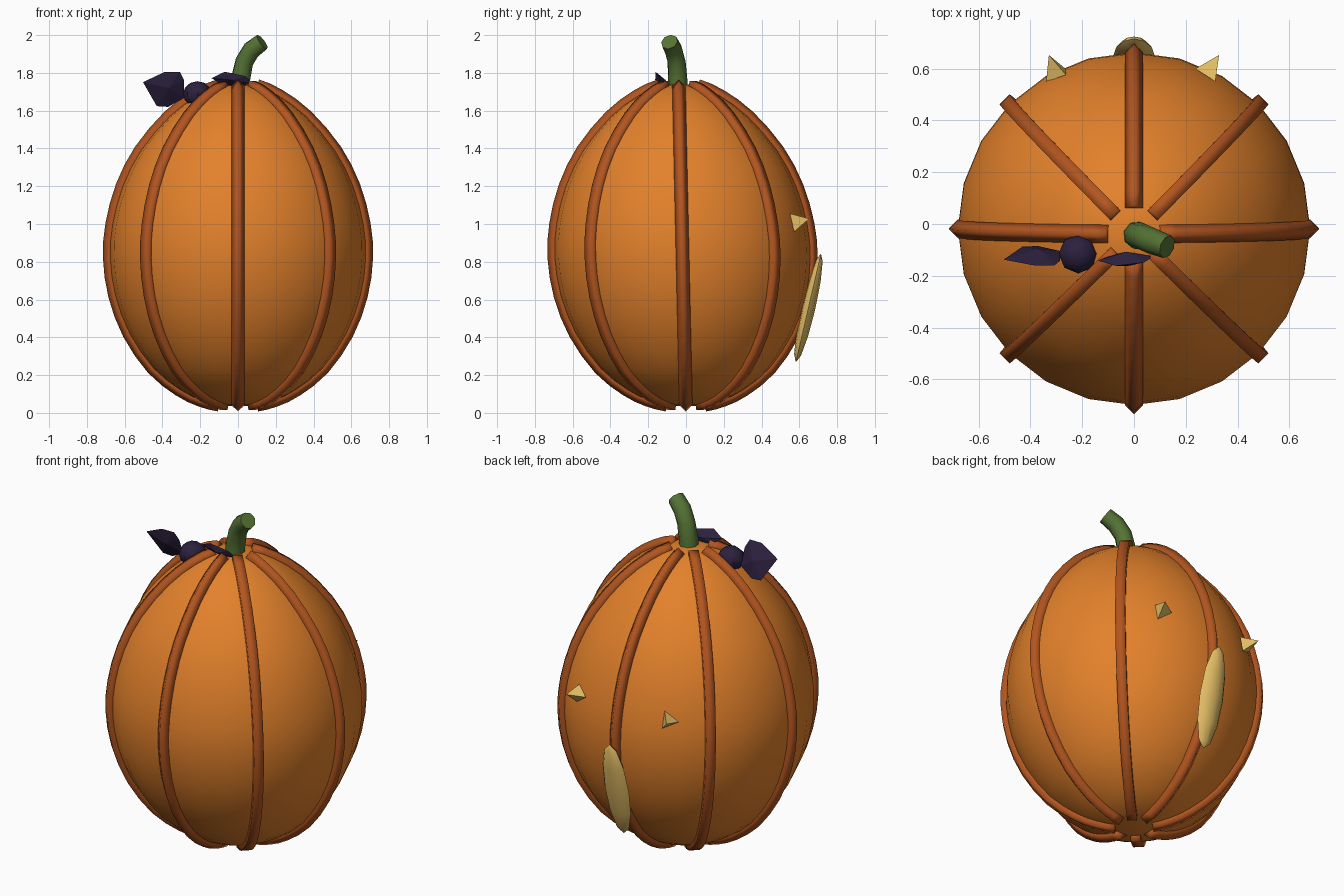
import bpy, bmesh, math
from mathutils import Vector, Matrix

if "Cube" in bpy.data.objects:
    bpy.data.objects.remove(bpy.data.objects["Cube"])


def material(name, rgb):
    m = bpy.data.materials.new(name)
    m.use_nodes = True
    m.diffuse_color = (*rgb, 1)
    m.node_tree.nodes["Principled BSDF"].inputs["Base Color"].default_value = (*rgb, 1)
    return m


ORANGE = material("pumpkin orange", (0.77, 0.22, 0.024))
RUST = material("rust rib", (0.45, 0.092, 0.014))
GREEN = material("stem green", (0.09, 0.17, 0.035))
PURPLE = material("dark purple", (0.025, 0.015, 0.048))
CREAM = material("pale cream", (0.77, 0.51, 0.13))

# Radius and height of the body outline, bottom to top
POINTS = [(0, .035), (.1, .042), (.2, .068), (.31, .122), (.45, .235), (.577, .42), (.652, .62),
          (.68, .82), (.667, 1.0), (.613, 1.2), (.516, 1.39), (.364, 1.57), (.22, 1.678),
          (.1, 1.732), (0, 1.742)]
LEAN = -0.022  # forward lean per unit of height


def smooth_outline(points):
    """Add a rounded midpoint between each pair of points."""
    pts = [Vector(p) for p in points]
    result = [pts[0]]
    for i in range(len(pts) - 1):
        a, b = pts[i], pts[i + 1]
        before, after = pts[max(i - 1, 0)], pts[min(i + 2, len(pts) - 1)]
        result += [(a + b) * 0.5625 - (before + after) * 0.0625, b]
    return result


OUTLINE = smooth_outline(POINTS)


def lean(v):
    return Vector((v[0], v[1] + LEAN * v[2], v[2]))


def finish(name, bm, mat, smooth=None):
    bmesh.ops.recalc_face_normals(bm, faces=bm.faces)
    mesh = bpy.data.meshes.new(name)
    bm.to_mesh(mesh)
    bm.free()
    mesh.materials.append(mat)
    ob = bpy.data.objects.new(name, mesh)
    bpy.context.collection.objects.link(ob)
    if smooth:
        bpy.ops.object.select_all(action='DESELECT')
        ob.select_set(True)
        bpy.context.view_layer.objects.active = ob
        bpy.ops.object.shade_smooth_by_angle(angle=math.radians(smooth))


def sweep(name, path, radii, sides, across, phase, mat, smooth):
    """Tube along a path, with capped ends."""
    bm = bmesh.new()
    rings = []
    for i, p in enumerate(path):
        tangent = (path[min(i + 1, len(path) - 1)] - path[max(i - 1, 0)]).normalized()
        out = tangent.cross(across).normalized()
        side = out.cross(tangent)
        ring = []
        for k in range(sides):
            a = phase + math.tau * k / sides
            ring.append(bm.verts.new(p + radii[i] * (side * math.cos(a) + out * math.sin(a))))
        rings.append(ring)
    for r, s in zip(rings, rings[1:]):
        for k in range(sides):
            n = (k + 1) % sides
            bm.faces.new((r[k], r[n], s[n], s[k]))
    bm.faces.new(rings[0])
    bm.faces.new(rings[-1])
    finish(name, bm, mat, smooth)


def ball(name, centre, scale, mat, turn=Matrix()):
    """Low-sided ball, scaled and turned."""
    bm = bmesh.new()
    bmesh.ops.create_uvsphere(bm, u_segments=8, v_segments=6, radius=1)
    bm.transform(Matrix.Translation(centre) @ turn @ Matrix.Diagonal((*scale, 1)))
    finish(name, bm, mat, 40)


def spikes(bm, ring, tips):
    """Join a ring of points to each tip."""
    base = [bm.verts.new(p) for p in ring]
    for tip in tips:
        t = bm.verts.new(tip)
        for a, b in zip(base, base[1:] + base[:1]):
            bm.faces.new((a, b, t))
    return base


def leaf(name, outline, y, slope):
    """Flat faceted leaf whose top tips forward."""
    mid_x = sum(p[0] for p in outline) / len(outline)
    mid_z = sum(p[1] for p in outline) / len(outline)
    ring = [Vector((x, y - slope * (z - mid_z), z)) for x, z in outline]
    middle, depth = Vector((mid_x, y, mid_z)), Vector((0, .028, 0))
    bm = bmesh.new()
    spikes(bm, ring, (middle - depth, middle + depth))
    finish(name, bm, PURPLE)


# Body: outline spun around the vertical axis
bm = bmesh.new()
verts = [bm.verts.new((r, 0, z)) for r, z in OUTLINE]
edges = [bm.edges.new(pair) for pair in zip(verts, verts[1:])]
bmesh.ops.spin(bm, geom=verts + edges, axis=(0, 0, 1), cent=(0, 0, 0),
               angle=math.tau, steps=24, use_duplicate=False)
bmesh.ops.remove_doubles(bm, verts=bm.verts, dist=0.0005)
for v in bm.verts:
    v.co = lean(v.co)
finish("body", bm, ORANGE, 80)

# Eight ribs following the outline
for i in range(8):
    a = i * math.tau / 8
    path = [lean((r * math.cos(a), r * math.sin(a), z)) for r, z in OUTLINE[2:-2]]
    across = Vector((-math.sin(a), math.cos(a), 0))
    diagonal = i % 2
    sweep(f"rib_{i + 1}", path, [0.038 if diagonal else 0.035] * len(path), 4, across,
          math.pi / 4 if diagonal else 0, RUST, 100)

# Bent stem
stem = [Vector(p) for p in ((.01, -.042, 1.71), (.014, -.044, 1.77), (.034, -.05, 1.86),
                            (.07, -.066, 1.92), (.128, -.088, 1.964))]
sweep("stem", stem, [.054, .053, .05, .05, .046], 8, Vector((.3, 1, 0)), 0, GREEN, 50)

# Bow: a round knot between two flat leaves
ball("bow_knot", (-.215, -.115, 1.688), (.076, .076, .068), PURPLE)
leaf("bow_right_leaf", [(-.503, 1.751), (-.386, 1.806), (-.307, 1.806), (-.286, 1.762),
                        (-.286, 1.667), (-.37, 1.62), (-.43, 1.624)], -.125, .4)
leaf("bow_left_leaf", [(-.14, 1.772), (-.07, 1.806), (.04, 1.783), (.075, 1.746),
                       (0, 1.725), (-.085, 1.738)], -.135, .6)

# Long pale seed on the back
ball("back_seed", (0, .648, .556), (.08, .037, .295), CREAM,
     Matrix.Rotation(math.radians(-13), 4, 'X'))

# Two three-sided thorns on the back, one base corner of each toward the right
for name, s in (("left_thorn", 1), ("right_thorn", -1)):
    aim = Vector((s * .45, .87, .2)).normalized()
    corner = Vector((-1, 0, 0))
    corner = (corner - aim * corner.dot(aim)).normalized()
    base = Vector((s * .288, .574, 1.01))
    bm = bmesh.new()
    ring = spikes(bm, [base + .057 * (Matrix.Rotation(k * math.tau / 3, 3, aim) @ corner)
                       for k in range(3)], [base + .09 * aim])
    bm.faces.new(ring)
    finish(name, bm, CREAM)
